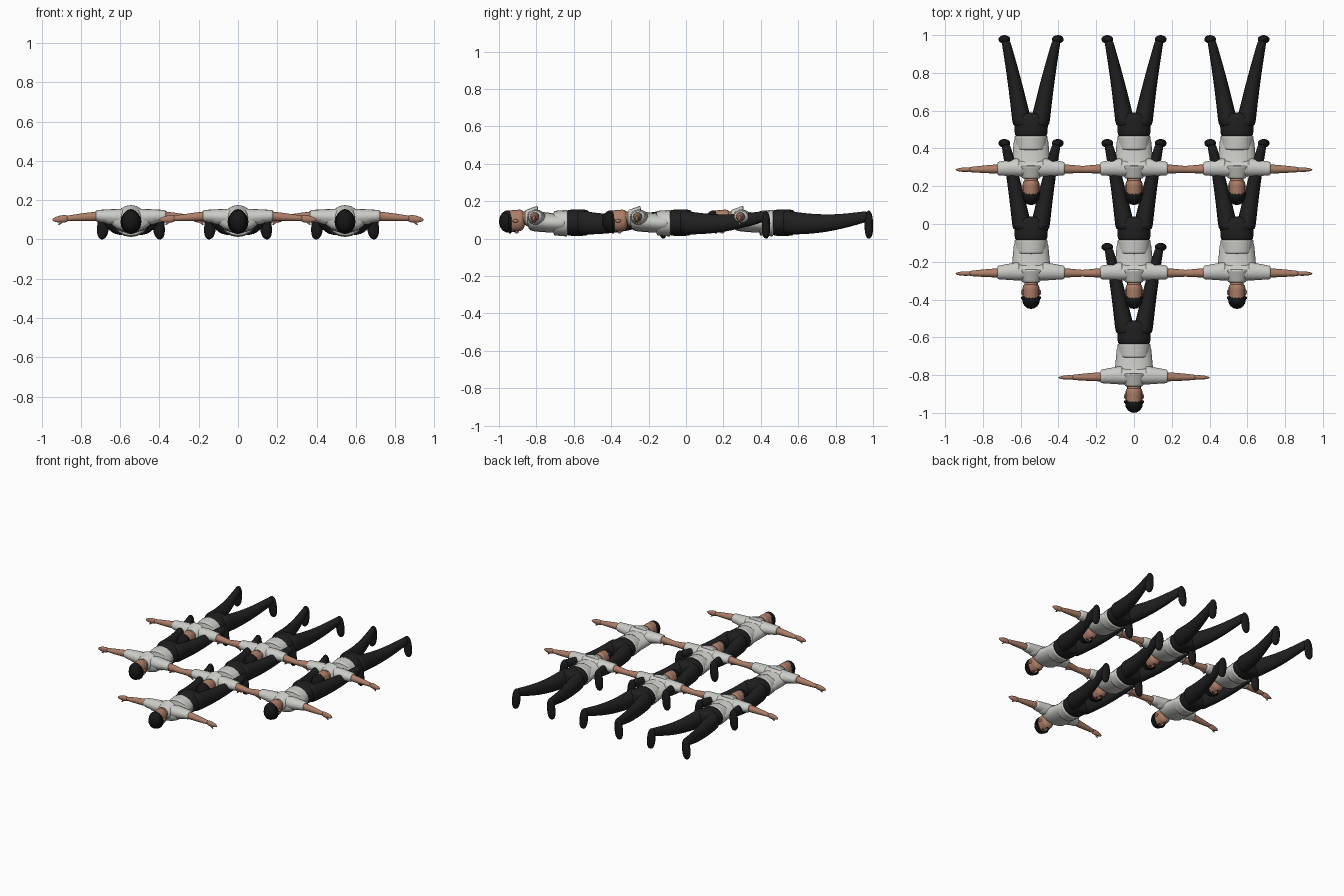
import bpy, bmesh, math
from mathutils import Vector

cube = bpy.data.objects.get("Cube")
if cube:
    bpy.data.objects.remove(cube, do_unlink=True)


def material(name, red, green, blue):
    mat = bpy.data.materials.new(name)
    mat.use_nodes = True
    colour = (red, green, blue, 1)
    mat.diffuse_color = colour
    shader = next(node for node in mat.node_tree.nodes if node.type == 'BSDF_PRINCIPLED')
    shader.inputs["Base Color"].default_value = colour
    return mat


shirt = material("white shirt", .6, .6, .57)
skin = material("skin", .42, .21, .14)
trousers = material("black trousers", .014, .014, .015)
hair = material("black hair", .008, .008, .008)
leather = material("black shoe leather", .01, .01, .011)

figure_parts = []


def store(name, bm, mat):
    """Turn the bmesh into a smooth shaded mesh that every figure shares."""
    bmesh.ops.recalc_face_normals(bm, faces=bm.faces)
    for face in bm.faces:
        face.smooth = True
    mesh = bpy.data.meshes.new(name)
    bm.to_mesh(mesh)
    bm.free()
    mesh.materials.append(mat)
    figure_parts.append((name, mesh))


def tube(name, mat, start, end, width, depth, taper=1, swell=0, blunt=8, bend=(0, 0, 0)):
    """Rounded limb from start to end; taper is the end size over the start size."""
    start, end, bend = Vector(start), Vector(end), Vector(bend)
    span = [abs(value) for value in end - start]
    along = span.index(max(span))
    across, through = [axis for axis in range(3) if axis != along]
    rings, sides = 16, 16
    bm = bmesh.new()
    loops = []
    for ring in range(rings + 1):
        # Rings crowd towards both ends, where the limb rounds off
        offset = -math.cos(math.pi * ring / rings)
        t = (1 + offset) / 2
        arch = math.sin(math.pi * t)
        cap = math.sqrt(max(1 - abs(offset) ** blunt, .01))
        size = cap * (1 + (taper - 1) * t + swell * arch)
        centre = start.lerp(end, t) + bend * arch
        loop = []
        for side in range(sides):
            angle = math.tau * side / sides
            point = centre.copy()
            point[across] += width * size * math.cos(angle)
            point[through] += depth * size * math.sin(angle)
            loop.append(bm.verts.new(point))
        loops.append(loop)
    for low, high in zip(loops, loops[1:]):
        for side in range(sides):
            after = (side + 1) % sides
            bm.faces.new((low[side], low[after], high[after], high[side]))
    bm.faces.new(loops[0])
    bm.faces.new(loops[-1])
    store(name, bm, mat)


def ball(name, mat, centre, radii):
    bm = bmesh.new()
    bmesh.ops.create_uvsphere(bm, u_segments=16, v_segments=10, radius=1)
    bmesh.ops.scale(bm, vec=radii, verts=bm.verts)
    bmesh.ops.translate(bm, vec=centre, verts=bm.verts)
    store(name, bm, mat)


# Head, face down, with the crown at y = 0
tube("head", skin, start=(0, .02, .09), end=(0, .14, .1), width=.045, depth=.058, blunt=6)
tube("neck", skin, start=(0, .1, .11), end=(0, .18, .11), width=.036, depth=.036)
ball("hair", hair, centre=(0, .05, .092), radii=(.047, .05, .06))
tube("hair_rim", hair, start=(0, .05, .09), end=(0, .068, .086), width=.053, depth=.06)
ball("nose", skin, centre=(0, .094, .04), radii=(.007, .013, .012))
ball("mouth", hair, centre=(0, .116, .044), radii=(.012, .002, .004))

# Shirt: collar slope, shoulder yoke and trunk
tube("collar", shirt, start=(0, .138, .112), end=(0, .21, .11), width=.045, depth=.04,
     taper=1.7, blunt=20)
tube("shirt_yoke", shirt, start=(-.14, .195, .114), end=(.14, .195, .114), width=.038,
     depth=.036, swell=.2, blunt=20)
tube("shirt_trunk", shirt, start=(0, .15, .102), end=(0, .372, .083), width=.108, depth=.058,
     taper=.82, blunt=12, bend=(0, 0, -.006))
tube("shirt_hem", shirt, start=(0, .29, .083), end=(0, .37, .083), width=.08, depth=.065,
     taper=1.1, blunt=20)

# Trousers seat
tube("trousers_seat", trousers, start=(0, .35, .085), end=(0, .49, .086), width=.082,
     depth=.066, swell=.08, blunt=10)

# Paired parts
for word, side in (("left", 1), ("right", -1)):
    ball(word + "_ear", skin, centre=(side * .045, .088, .095), radii=(.008, .015, .009))
    ball(word + "_eye", hair, centre=(side * .017, .082, .04), radii=(.007, .004, .004))
    tube(word + "_sleeve", shirt, start=(side * .06, .2, .114), end=(side * .18, .193, .12),
         width=.05, depth=.042, taper=.7, blunt=30)
    wrist = Vector((side * .33, .188, .107))
    tube(word + "_arm", skin, start=(side * .14, .192, .12), end=wrist, width=.026,
         depth=.026, taper=.5, swell=.05, blunt=30)
    tube(word + "_hand", skin, start=wrist - Vector((side * .015, 0, 0)),
         end=(side * .4, .187, .1), width=.012, depth=.019, taper=.5, swell=.2, blunt=4)
    tube(word + "_thumb", skin, start=wrist, end=(side * .37, .185, .075),
         width=.008, depth=.009, taper=.6)
    ankle = Vector((side * .136, .88, .122))
    tube(word + "_leg", trousers, start=(side * .043, .41, .088), end=ankle, width=.053,
         depth=.066, taper=.42, blunt=30, bend=(side * -.004, 0, -.022))
    # The toe points at the ground
    tube(word + "_shoe", leather, start=(side * .135, .877, .15), end=(side * .147, .878, 0),
         width=.024, depth=.018, taper=1.1, swell=.2, blunt=4)

# Formation: one figure leads two rows of three
places = [(0, -1)]
for row in (-.45, .1):
    places += [(column * .545, row) for column in (-1, 0, 1)]
for number, (x, y) in enumerate(places, start=1):
    for name, mesh in figure_parts:
        part = bpy.data.objects.new(f"{name}_{number}", mesh)
        part.location = (x, y, 0)
        bpy.context.scene.collection.objects.link(part)
